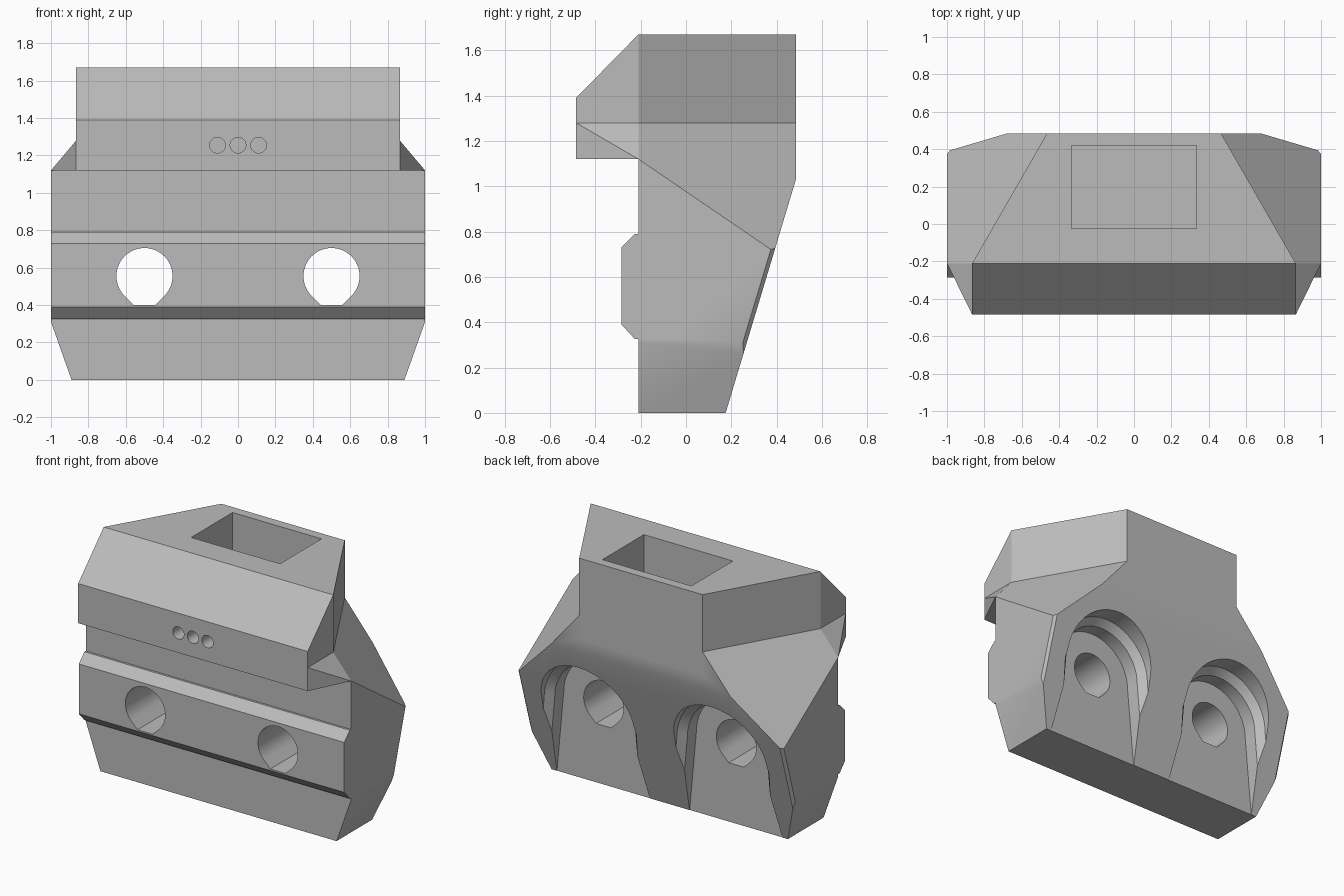
import bpy, bmesh, math
from mathutils import Vector

if "Cube" in bpy.data.objects:
    bpy.data.objects.remove(bpy.data.objects["Cube"], do_unlink=True)

grey = bpy.data.materials.new("plain_grey")
grey.use_nodes = True
colour = (0.5, 0.5, 0.5, 1)
grey.diffuse_color = colour
grey.node_tree.nodes["Principled BSDF"].inputs["Base Color"].default_value = colour


def finish(bm, name):
    bmesh.ops.recalc_face_normals(bm, faces=bm.faces)
    mesh = bpy.data.meshes.new(name)
    bm.to_mesh(mesh)
    bm.free()
    mesh.materials.append(grey)
    obj = bpy.data.objects.new(name, mesh)
    bpy.context.collection.objects.link(obj)
    return obj


def loft(sections):
    """Skin matching closed sections and cap both ends."""
    bm = bmesh.new()
    rings = [[bm.verts.new(p) for p in s] for s in sections]
    n = len(rings[0])
    for a, b in zip(rings, rings[1:]):
        for i in range(n):
            j = (i + 1) % n
            bm.faces.new((a[i], a[j], b[j], b[i]))
    bm.faces.new(rings[0])
    bm.faces.new(rings[-1])
    bmesh.ops.recalc_face_normals(bm, faces=bm.faces)
    return bm


def extrude_x(profile, half):
    return loft([[(x, y, z) for y, z in profile] for x in (-half, half)])


def box(x, y0, y1, z0, z1):
    return extrude_x([(y0, z0), (y1, z0), (y1, z1), (y0, z1)], x)


def slice_off(bm, point, normal):
    geom = bm.verts[:] + bm.edges[:] + bm.faces[:]
    bmesh.ops.bisect_plane(bm, geom=geom, plane_co=point, plane_no=normal, clear_outer=True)
    bmesh.ops.holes_fill(bm, edges=[e for e in bm.edges if e.is_boundary], sides=0)


def combine(target, tool, operation):
    mod = target.modifiers.new(tool.name, "BOOLEAN")
    mod.object = tool
    mod.operation = operation
    mod.solver = "EXACT"
    bpy.context.view_layer.objects.active = target
    bpy.ops.object.modifier_apply(modifier=mod.name)
    bpy.data.objects.remove(tool, do_unlink=True)


# Lower body: a block with sloped back, shoulders and lower ends
FRONT, BACK = -0.21, 0.485
bm = box(1, FRONT, BACK, 0, 1.28)
back_no = Vector((0, 1, -0.301)).normalized()
slice_off(bm, (0, 0.175, 0), back_no)
for s in (-1, 1):
    a = Vector((s, FRONT, 1.12))
    b = Vector((s * 0.865, FRONT, 1.28))
    c = Vector((s * 0.465, BACK, 1.28))
    shoulder = (b - a).cross(c - a)
    slice_off(bm, a, shoulder if shoulder.z > 0 else -shoulder)
    slice_off(bm, (s, 0, 0.31), Vector((s, 0, -0.355)))
    # narrow bevel down the rear corner
    corner = Vector((s, 0.175 + 0.301 * 0.5, 0.5))
    no = (back_no + Vector((s, 0, 0))).normalized()
    slice_off(bm, corner - no * 0.012, no)
body = finish(bm, "mount_block")

# Overhanging head with tapered rear sides
bm = extrude_x([(FRONT, 1.67), (-0.485, 1.39), (-0.485, 1.12), (0.1, 1.12),
                (BACK, 1.12), (BACK, 1.67)], 0.865)
for s in (-1, 1):
    slice_off(bm, (s * 0.865, FRONT, 1.3), Vector((s * 0.695, 0.4, 0)))
combine(body, finish(bm, "head"), "UNION")

# Small wedges joining the head to the shoulders
for s in (-1, 1):
    bm = bmesh.new()
    for p in [(0.865, -0.485, 1.12), (0.865, -0.485, 1.28), (1, FRONT, 1.12),
              (0.865, FRONT, 1.28), (0.8, -0.4, 1.12), (0.8, -0.15, 1.12), (0.8, -0.4, 1.25)]:
        bm.verts.new((s * p[0], p[1], p[2]))
    bmesh.ops.convex_hull(bm, input=bm.verts)
    combine(body, finish(bm, "wedge"), "UNION")

# Front rail
rail = [(-0.1, 0.325), (-0.225, 0.325), (-0.285, 0.39), (-0.285, 0.73), (-0.225, 0.79), (-0.1, 0.79)]
combine(body, finish(extrude_x(rail, 1), "rail"), "UNION")

# Top pocket
combine(body, finish(box(0.335, -0.025, 0.42, 1.0, 1.8), "pocket"), "DIFFERENCE")


def arc(radius, start, end, steps):
    angles = [math.radians(start + (end - start) * i / steps) for i in range(steps + 1)]
    return [(radius * math.cos(t), radius * math.sin(t)) for t in angles]


def bore(shape, x, z, y0, y1):
    return loft([[(x + u, y, z + v) for u, v in shape] for y in (y0, y1)])


# Three small holes through to the pocket
for x in (-0.11, 0, 0.11):
    shape = arc(0.042, 0, 350, 35)
    combine(body, finish(bore(shape, x, 1.255, -0.6, 0.05), "small_hole"), "DIFFERENCE")

# Bolt holes with flat bottoms and stepped arched recesses behind
for x in (-0.5, 0.5):
    hole = arc(0.15, -45, 225, 40) + [(-0.057, -0.155), (0.057, -0.155)]
    combine(body, finish(bore(hole, x, 0.555, -0.5, 0.3), "bolt_hole"), "DIFFERENCE")
    sections = []
    for y, r in ((0.173, 0.3), (0.27, 0.3), (0.32, 0.345), (0.65, 0.345)):
        arch = arc(r, 0, 180, 32) + [(-r - 0.055, -0.6), (r + 0.055, -0.6)]
        sections.append([(x + u, y, 0.555 + v) for u, v in arch])
    combine(body, finish(loft(sections), "recess"), "DIFFERENCE")

# Smooth round walls, crisp edges
bpy.ops.object.select_all(action="DESELECT")
body.select_set(True)
bpy.context.view_layer.objects.active = body
bpy.ops.object.shade_smooth_by_angle(angle=math.radians(20))
